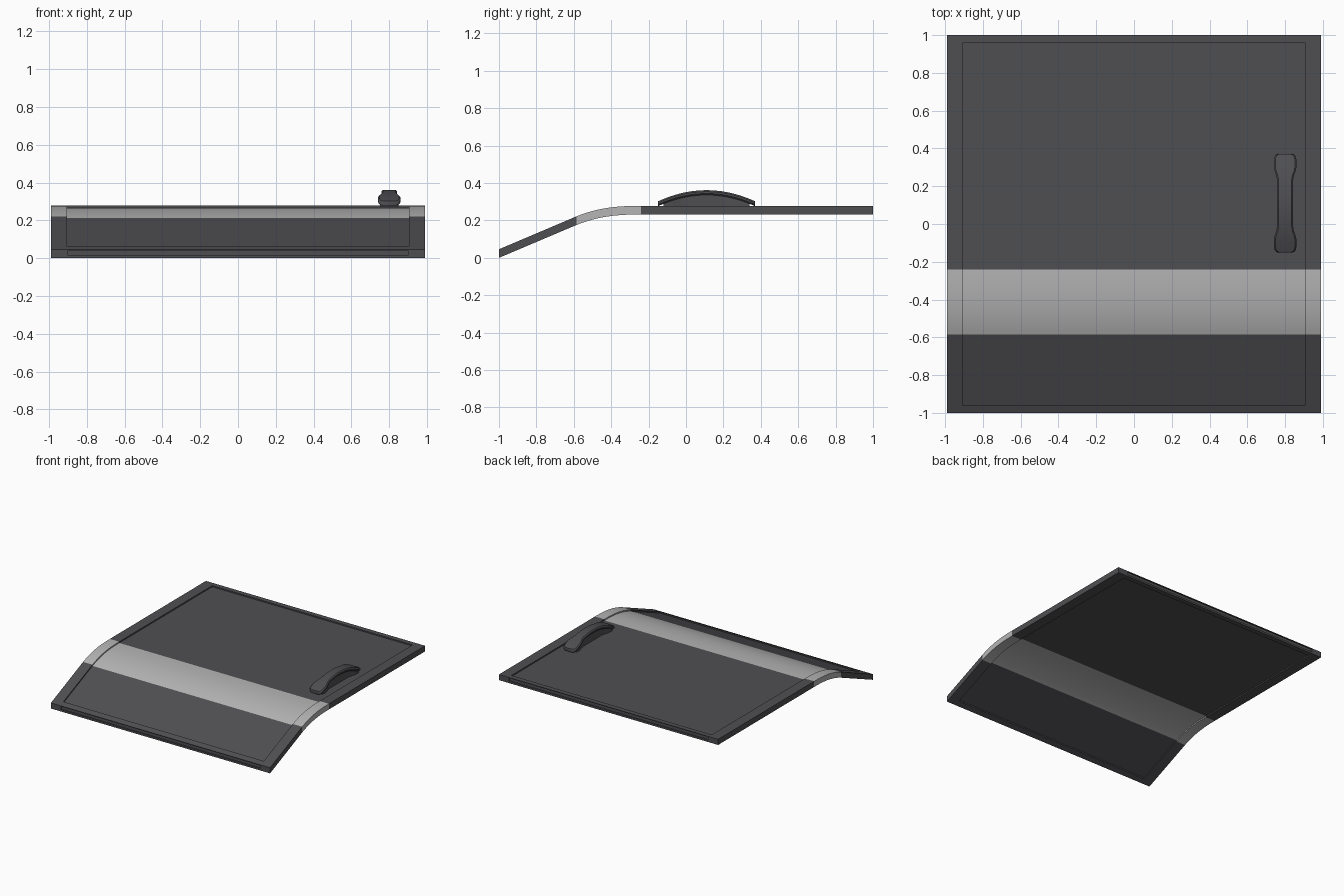
import bpy, bmesh

if "Cube" in bpy.data.objects:
    bpy.data.objects.remove(bpy.data.objects["Cube"])

W, INNER, T, LIP = 0.99, 0.905, 0.046, 0.01   # half width, inset half width, thickness, recess
Y_SLOPE, Y_FLAT, Y_RAIL = -0.585, -0.24, 0.96


def material(name, rgb):
    m = bpy.data.materials.new(name)
    m.diffuse_color = (*rgb, 1)
    m.use_nodes = True
    m.node_tree.nodes["Principled BSDF"].inputs["Base Color"].default_value = m.diffuse_color
    return m


dark = material("dark_grey", (0.078, 0.078, 0.085))
light = material("light_grey", (0.46, 0.46, 0.46))


def top_z(y):
    """Height of the upper surface: slope, easing curve, flat."""
    if y >= Y_FLAT:
        return 0.278
    if y >= Y_SLOPE:
        return 0.278 - 0.056 * ((Y_FLAT - y) / (Y_FLAT - Y_SLOPE)) ** 2.5
    return 0.222 + (y - Y_SLOPE) * (0.222 - T) / (1 + Y_SLOPE)


def loft(name, rings, mat, caps=True):
    bm = bmesh.new()
    rows = [[bm.verts.new(p) for p in ring] for ring in rings]
    n = len(rows[0])
    for a, b in zip(rows, rows[1:]):
        for i in range(n):
            j = (i + 1) % n
            bm.faces.new((a[i], a[j], b[j], b[i]))
    if caps:
        bm.faces.new(rows[0])
        bm.faces.new(rows[-1])
    bmesh.ops.recalc_face_normals(bm, faces=bm.faces)
    mesh = bpy.data.meshes.new(name)
    bm.to_mesh(mesh)
    bm.free()
    ob = bpy.data.objects.new(name, mesh)
    bpy.context.collection.objects.link(ob)
    mesh.materials.append(mat)
    bpy.ops.object.select_all(action='DESELECT')
    ob.select_set(True)
    bpy.context.view_layer.objects.active = ob
    bpy.ops.object.shade_smooth_by_angle()
    return ob


def panel_ring(y):
    """Cross-section with raised side rails and a panel recessed on both faces."""
    t, b = top_z(y), top_z(y) - T
    upper = [(-W, t), (-INNER, t), (-INNER, t - LIP), (INNER, t - LIP), (INNER, t), (W, t)]
    lower = [(W, b), (INNER, b), (INNER, b + LIP), (-INNER, b + LIP), (-INNER, b), (-W, b)]
    return [(x, y, z) for x, z in upper + lower]


def box_ring(y, hw, z0, z1, x=0):
    return [(x - hw, y, z0), (x + hw, y, z0), (x + hw, y, z1), (x - hw, y, z1)]


# Three bands of the bent panel
def band(name, y0, y1, steps, mat):
    loft(name, [panel_ring(y0 + (y1 - y0) * i / steps) for i in range(steps + 1)], mat, False)


band("sloped_panel", -Y_RAIL, Y_SLOPE, 1, dark)
band("curved_panel", Y_SLOPE, Y_FLAT, 16, light)
band("flat_panel", Y_FLAT, Y_RAIL, 1, dark)

# End rails with a shallow slot in the outer edge
for name, s in (("front_rail", -1), ("back_rail", 1)):
    ti, to = top_z(s * Y_RAIL), top_z(s)
    loft(name, [box_ring(s * Y_RAIL, W, ti - T, ti),
                box_ring(s, W, to - T, to),
                box_ring(s, 0.9, to - T + 0.015, to - 0.005),
                box_ring(s * 0.99, 0.9, to - T + 0.015, to - 0.005)], dark)

# Arched dog-bone handle
HX, HY = 0.80, 0.11
half = [(0, .042), (.04, .042), (.08, .042), (.12, .042), (.145, .046), (.17, .055),
        (.19, .06), (.23, .06), (.247, .056), (.256, .048), (.26, .038)]
stations = [(-d, w) for d, w in half[:0:-1]] + half


def arch(d):
    return 0.362 - 0.06 * (d / 0.26) ** 2


def grip_ring(d, w):
    t, b, c = arch(d), arch(d) - 0.026, 0.008
    pts = [(-w, b + c), (-w + c, b), (w - c, b), (w, b + c),
           (w, t - c), (w - c, t), (c - w, t), (-w, t - c)]
    return [(HX + x, HY + d, z) for x, z in pts]


loft("handle_grip", [grip_ring(d, w) for d, w in stations], dark)

# Solid web that joins the grip to the panel
loft("handle_web", [box_ring(HY + d, w - 0.01, 0.272, arch(d) - 0.02, HX)
                    for d, w in stations if abs(d) < 0.24], dark)
